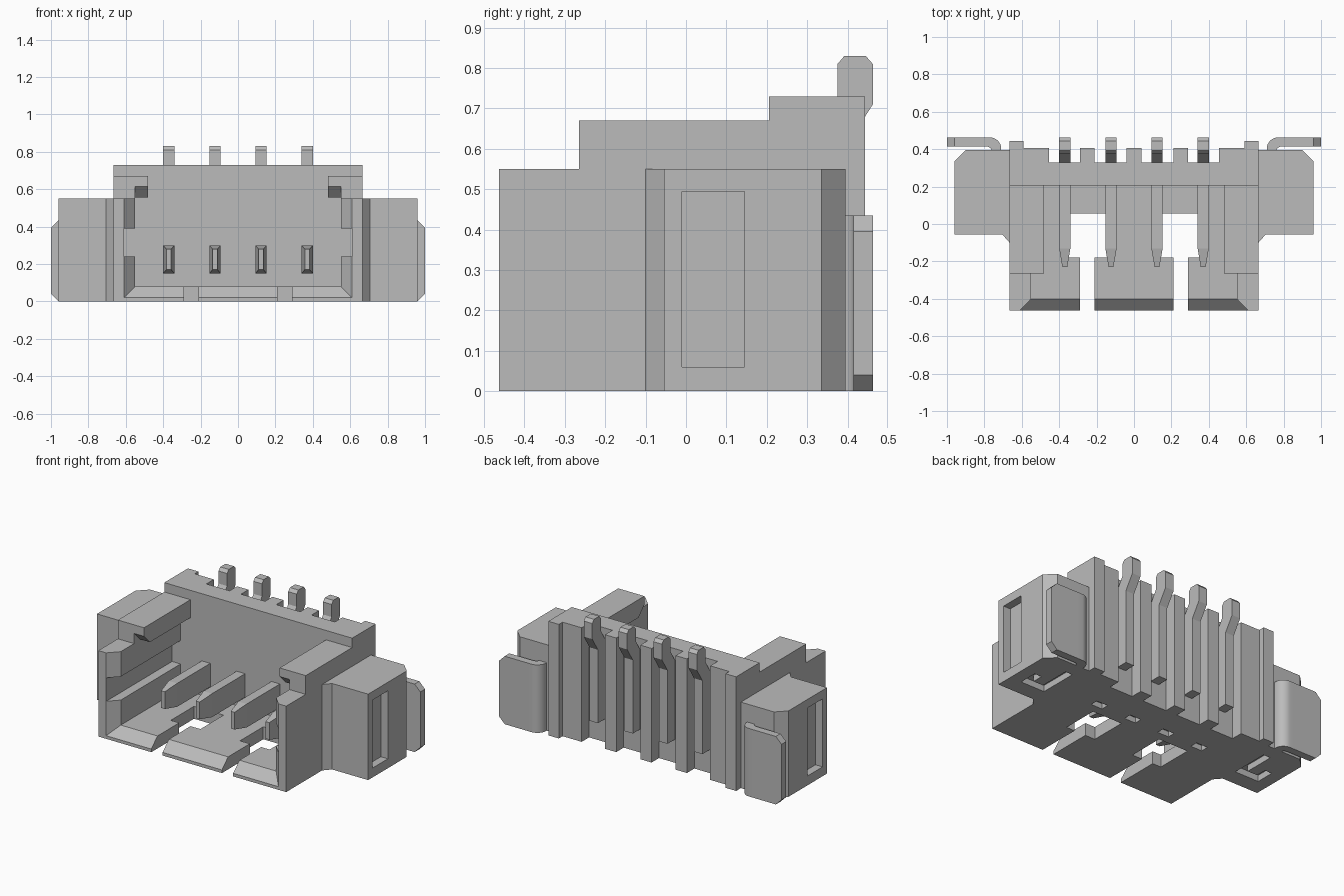
import bpy
import bmesh
from math import sin, cos, pi

if "Cube" in bpy.data.objects:
    bpy.data.objects.remove(bpy.data.objects["Cube"], do_unlink=True)

grey = bpy.data.materials.new("plain grey")
grey.use_nodes = True
grey.diffuse_color = (0.5, 0.5, 0.5, 1)
grey.node_tree.nodes["Principled BSDF"].inputs["Base Color"].default_value = grey.diffuse_color

FRONT, BACK = -0.4625, 0.4625


def finish(name, bm):
    bmesh.ops.recalc_face_normals(bm, faces=bm.faces)
    mesh = bpy.data.meshes.new(name)
    bm.to_mesh(mesh)
    bm.free()
    mesh.materials.append(grey)
    obj = bpy.data.objects.new(name, mesh)
    bpy.context.collection.objects.link(obj)
    return obj


def prism(name, outline, axis, lo, hi, side=1):
    """Extrude an outline along an axis; side=-1 mirrors it in x."""
    def place(p, t):
        a, b = p
        x, y, z = {"x": (t, a, b), "y": (a, t, b), "z": (a, b, t)}[axis]
        return (x * side, y, z)
    bm = bmesh.new()
    start = [bm.verts.new(place(p, lo)) for p in outline]
    end = [bm.verts.new(place(p, hi)) for p in outline]
    bm.faces.new(start)
    bm.faces.new(end)
    n = len(outline)
    for i in range(n):
        j = (i + 1) % n
        bm.faces.new((start[i], start[j], end[j], end[i]))
    return finish(name, bm)


def box(name, x0, x1, y0, y1, z0, z1, side=1):
    return prism(name, [(x0, y0), (x1, y0), (x1, y1), (x0, y1)], "z", z0, z1, side)


def hull(name, points):
    bm = bmesh.new()
    for p in points:
        bm.verts.new(p)
    bmesh.ops.convex_hull(bm, input=bm.verts)
    bmesh.ops.dissolve_limit(bm, angle_limit=0.01, verts=bm.verts, edges=bm.edges)
    return finish(name, bm)


def cut(target, cutter):
    """Subtract the cutter and discard it."""
    mod = target.modifiers.new("cut", "BOOLEAN")
    mod.operation = "DIFFERENCE"
    mod.solver = "EXACT"
    mod.object = cutter
    deps = bpy.context.evaluated_depsgraph_get()
    mesh = bpy.data.meshes.new_from_object(target.evaluated_get(deps))
    target.modifiers.remove(mod)
    target.data = mesh
    bpy.data.objects.remove(cutter, do_unlink=True)


# Housing back wall with its comb of ribs
PINS = (-0.37, -0.123, 0.123, 0.37)
box("back_wall", -0.665, 0.665, 0.205, 0.33, 0, 0.73)
for i, x in enumerate((-0.25, 0, 0.25)):
    box(f"back_rib_{i}", x - 0.04, x + 0.04, 0.33, 0.405, 0, 0.73)

# Floor: bevelled front tongues, side strips, and a continuous rear
tongue = [(FRONT, 0), (FRONT, 0.02), (-0.40, 0.08), (-0.18, 0.08), (-0.18, 0)]
for i, (a, b) in enumerate(((-0.62, -0.29), (-0.21, 0.21), (0.29, 0.62))):
    prism(f"floor_tongue_{i}", tongue, "x", a, b)
for i, (a, b) in enumerate(((-0.62, -0.35), (-0.14, 0.14), (0.35, 0.62))):
    box(f"floor_strip_{i}", a, b, -0.18, 0.055, 0, 0.08)
floor = box("floor_rear", -0.62, 0.62, 0.055, 0.205, 0, 0.08)
for x in PINS:
    cut(floor, box("floor_pocket", x - 0.04, x + 0.04, 0.11, 0.16, -0.05, 0.035))

for side, label in ((1, "left"), (-1, "right")):
    # Side wall: thin skin plus two inner bands with a groove between them
    box(f"{label}_wall_skin", 0.61, 0.665, FRONT, 0.205, 0, 0.55, side)
    band = [(0.665, FRONT), (0.61, FRONT), (0.55, -0.40), (0.55, 0.205), (0.665, 0.205)]
    prism(f"{label}_wall_lower_band", band, "z", 0, 0.24, side)
    prism(f"{label}_wall_upper_band", band, "z", 0.39, 0.55, side)

    # Raised rail with an overhanging lip, bevelled beneath its front
    box(f"{label}_rail", 0.55, 0.665, -0.265, 0.205, 0.55, 0.67, side)
    lip = [(-0.265, 0.67), (0.205, 0.67), (0.205, 0.555), (-0.205, 0.555), (-0.265, 0.615)]
    prism(f"{label}_lip", lip, "x", 0.48, 0.55, side)

    # Rear corner block and post
    box(f"{label}_rear_block", 0.455, 0.665, 0.33, 0.405, 0, 0.73, side)
    box(f"{label}_rear_post", 0.59, 0.665, 0.405, 0.443, 0, 0.73, side)

    # Mounting wing with side window pocket and hooked groove underneath
    plan = [(0.665, -0.10), (0.705, -0.055), (0.96, -0.055), (0.96, 0.335),
            (0.90, 0.395), (0.665, 0.395)]
    wing = prism(f"{label}_wing", plan, "z", 0, 0.55, side)
    cut(wing, box("window", 0.91, 1.0, -0.01, 0.145, 0.06, 0.495, side))
    hook = [(0.71, 0.30), (0.71, 0.05), (0.88, 0.05), (0.88, 0.17),
            (0.83, 0.17), (0.83, 0.10), (0.76, 0.10), (0.76, 0.30)]
    cut(wing, prism("hook", hook, "z", -0.05, 0.04, side))

    # Solder tab: bent root and flat plate with clipped corners
    steps = [pi - pi / 2 * k / 8 for k in range(9)]
    outer = [(0.77 + 0.06 * cos(a), 0.4025 + 0.06 * sin(a)) for a in steps]
    inner = [(0.79 + 0.03 * cos(a), 0.385 + 0.03 * sin(a)) for a in reversed(steps)]
    bend = [(0.71, 0.34)] + outer + [(0.80, BACK), (0.80, 0.415)] + inner + [(0.76, 0.34)]
    root = prism(f"{label}_tab_bend", bend, "z", 0, 0.435, side)
    bpy.ops.object.select_all(action="DESELECT")
    root.select_set(True)
    bpy.context.view_layer.objects.active = root
    bpy.ops.object.shade_smooth_by_angle(angle=pi / 6)
    plate = [(0.80, 0), (0.96, 0), (1, 0.04), (1, 0.395), (0.96, 0.435), (0.80, 0.435)]
    prism(f"{label}_tab_plate", plate, "y", 0.415, BACK, side)

# Contacts: upright rear post and a forward prong with a tapered tip
post = [(0.32, 0.15), (0.405, 0.15), (0.405, 0.62), (BACK, 0.71), (BACK, 0.81),
        (0.445, 0.83), (0.392, 0.83), (0.375, 0.81), (0.375, 0.73), (0.32, 0.64)]
for i, x in enumerate(PINS):
    prism(f"contact_post_{i}", post, "x", x - 0.03, x + 0.03)
    box(f"contact_prong_{i}", x - 0.03, x + 0.03, -0.13, 0.32, 0.15, 0.30)
    sections = ((-0.13, 0.03, 0.15, 0.30), (-0.23, 0.013, 0.17, 0.28))
    hull(f"contact_tip_{i}", [(x + s * w, y, z) for y, w, lo, hi in sections
                              for s in (-1, 1) for z in (lo, hi)])
